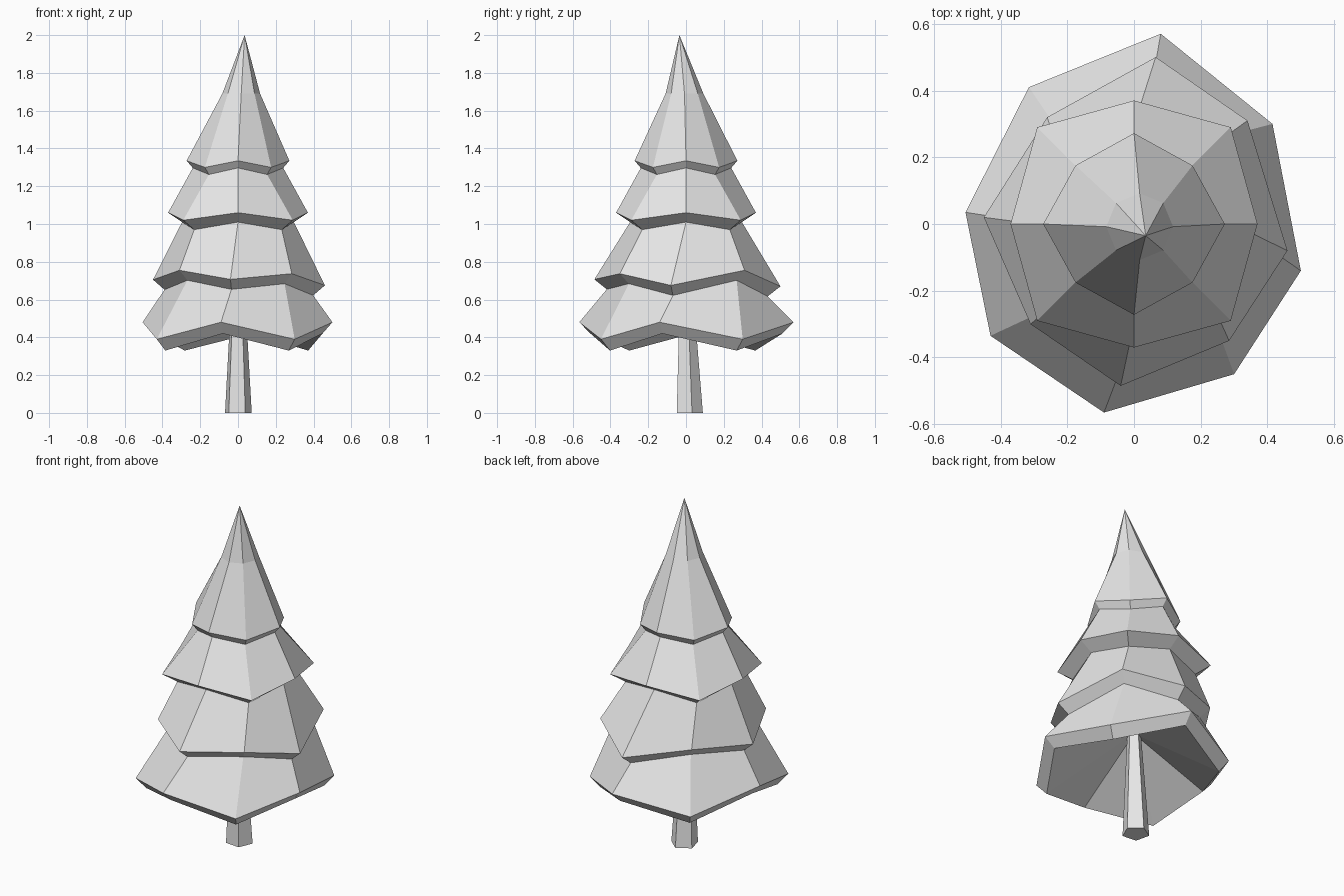
import bpy
import bmesh
from math import cos, sin, radians

if "Cube" in bpy.data.objects:
    bpy.data.objects.remove(bpy.data.objects["Cube"], do_unlink=True)

SIDES = 8

grey = bpy.data.materials.new("plain grey")
grey.use_nodes = True
grey.diffuse_color = (0.8, 0.8, 0.8, 1)
grey.node_tree.nodes["Principled BSDF"].inputs["Base Color"].default_value = (0.8, 0.8, 0.8, 1)


def polygon(sides, radii, start=0, center=(0, 0)):
    """Corner points of a polygon whose radius alternates through radii."""
    points = []
    for i in range(sides):
        angle = radians(start + i * 360 / sides)
        radius = radii[i % len(radii)]
        points.append((center[0] + radius * cos(angle), center[1] + radius * sin(angle)))
    return points


def at_heights(points, heights):
    """Lift flat points, cycling through the given heights."""
    return [(x, y, heights[i % len(heights)]) for i, (x, y) in enumerate(points)]


def lip(ring, scale, drop):
    """Smaller, lower copy of a skirt edge that forms its underside lip."""
    return [(x * scale, y * scale, z - drop) for x, y, z in ring]


def loft(name, rings, bottom=None, top=None):
    """Skin a stack of rings; ends close on a tip point or with a flat cap."""
    bm = bmesh.new()
    loops = [[bm.verts.new(p) for p in ring] for ring in rings]
    count = len(loops[0])
    for low, high in zip(loops, loops[1:]):
        for i in range(count):
            j = (i + 1) % count
            bm.faces.new((low[i], low[j], high[j], high[i]))
    for loop, tip in ((loops[0], bottom), (loops[-1], top)):
        if tip is None:
            bm.faces.new(loop)
            continue
        point = bm.verts.new(tip)
        for i in range(count):
            bm.faces.new((loop[i], loop[(i + 1) % count], point))
    bmesh.ops.recalc_face_normals(bm, faces=bm.faces)
    mesh = bpy.data.meshes.new(name)
    bm.to_mesh(mesh)
    bm.free()
    mesh.materials.append(grey)
    obj = bpy.data.objects.new(name, mesh)
    bpy.context.collection.objects.link(obj)
    return obj


# Uneven lower skirts, counter-clockwise from the left (+x) corner
bottom_skirt = at_heights(
    [(0.5, -0.14), (0.415, 0.3), (0.08, 0.57), (-0.315, 0.41),
     (-0.505, 0.035), (-0.43, -0.335), (-0.09, -0.565), (0.3, -0.45)],
    (0.48, 0.39))
lower_skirt = at_heights(
    [(0.46, -0.08), (0.34, 0.31), (0.065, 0.5), (-0.26, 0.32),
     (-0.45, 0.02), (-0.31, -0.3), (-0.04, -0.485), (0.285, -0.35)],
    (0.675, 0.755, 0.67, 0.735, 0.705, 0.755, 0.707, 0.737))

# Regular upper skirts and the neck below the leaning tip
upper_skirt = at_heights(polygon(SIDES, (0.37, 0.41)), (1.06, 1.02))
top_skirt = at_heights(polygon(SIDES, (0.272, 0.248)), (1.335, 1.3))
neck = at_heights(polygon(SIDES, (0.1,), center=(0.017, -0.008)), (1.69,))

# Foliage: each skirt rises from its lip and runs up to the lip above
rings = []
for skirt, scale, drop in ((bottom_skirt, 0.895, 0.06), (lower_skirt, 0.865, 0.053),
                           (upper_skirt, 0.8, 0.05), (top_skirt, 0.88, 0.038)):
    rings += [lip(skirt, scale, drop), skirt]
loft("foliage", rings + [neck], bottom=(0, 0, 0.62), top=(0.035, -0.035, 2))

# Tapered five-sided trunk
base = at_heights(polygon(5, (0.0746,), start=85, center=(0, 0.015)), (0,))
crown = at_heights(polygon(5, (0.038,), start=85), (0.63,))
loft("trunk", [base, crown])
